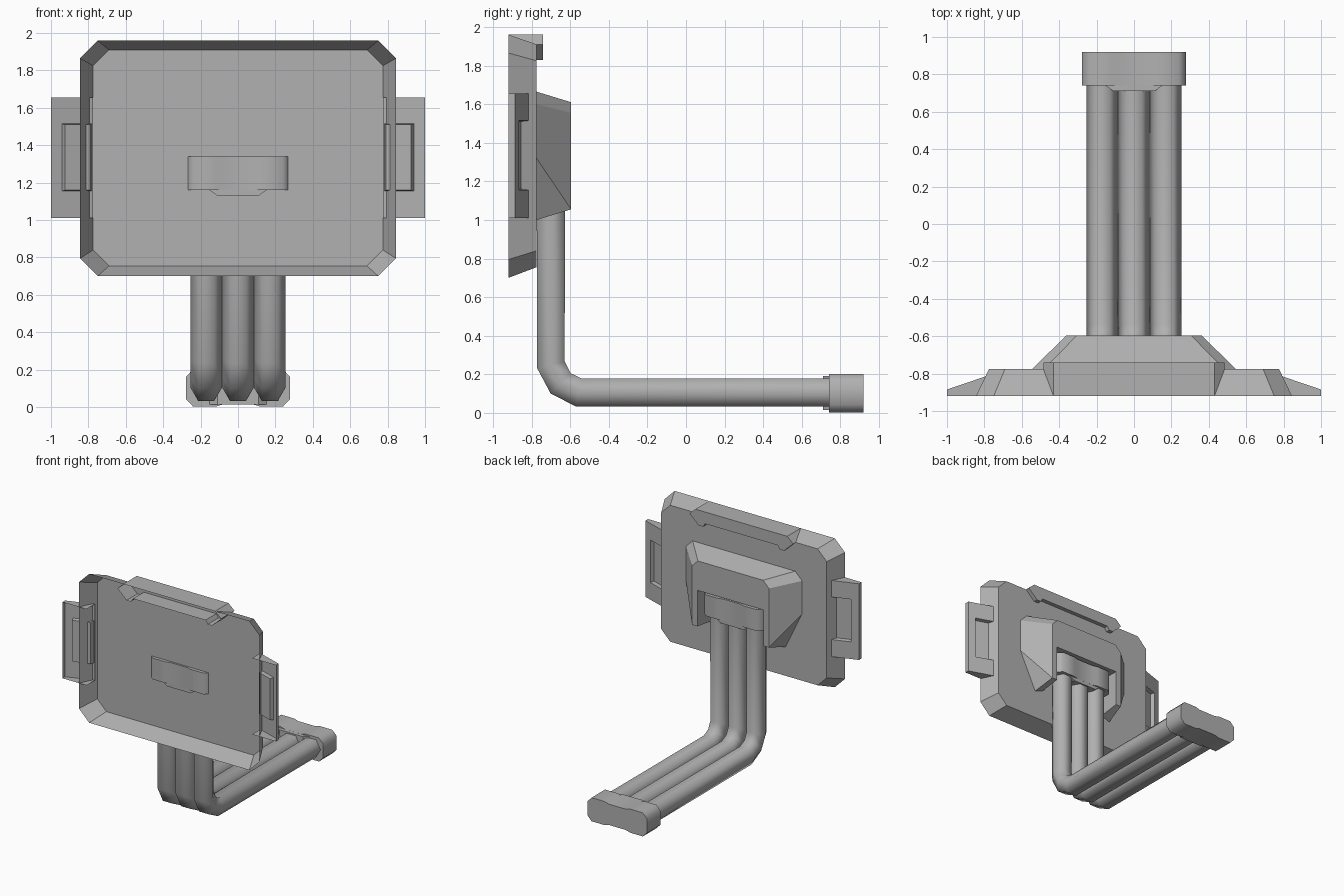
import bpy, bmesh, math
from mathutils import Vector

if "Cube" in bpy.data.objects:
    bpy.data.objects.remove(bpy.data.objects["Cube"])

# Dark grey finish shared by every part
grey = bpy.data.materials.new("dark_grey")
grey.diffuse_color = (0.44, 0.44, 0.44, 1)
grey.use_nodes = True
grey.node_tree.nodes["Principled BSDF"].inputs["Base Color"].default_value = grey.diffuse_color


def loft(name, rings, cap_start=True, cap_end=True, smooth=0, skip=()):
    """Skin a list of equal-length closed rings; 'skip' lists sides of the first span left open."""
    bm = bmesh.new()
    vs = [[bm.verts.new(p) for p in r] for r in rings]
    n = len(rings[0])
    for k in range(len(vs) - 1):
        for i in range(n):
            if k == 0 and i in skip:
                continue
            j = (i + 1) % n
            bm.faces.new((vs[k][i], vs[k][j], vs[k + 1][j], vs[k + 1][i]))
    if cap_start:
        bm.faces.new(vs[0][::-1])
    if cap_end:
        bm.faces.new(vs[-1])
    bmesh.ops.remove_doubles(bm, verts=bm.verts, dist=1e-5)
    bmesh.ops.recalc_face_normals(bm, faces=bm.faces)
    me = bpy.data.meshes.new(name)
    bm.to_mesh(me)
    bm.free()
    me.materials.append(grey)
    ob = bpy.data.objects.new(name, me)
    bpy.context.collection.objects.link(ob)
    if smooth:
        bpy.ops.object.select_all(action='DESELECT')
        ob.select_set(True)
        bpy.context.view_layer.objects.active = ob
        bpy.ops.object.shade_smooth_by_angle(angle=math.radians(smooth))
    return ob


def xz(y, pts):
    return [(x, y, z) for x, z in pts]


def symmetric(half):
    """Left-right symmetric outline from its right half."""
    return half + [(-x, z) for x, z in reversed(half)]


# Tray: open-fronted shell with cut corners and sloping rim
def octagon(w, z0, z1, c):
    return symmetric([(w - c, z0), (w, z0 + c), (w, z1 - c), (w - c, z1)])


loft("tray", [xz(-0.92, octagon(0.845, 0.70, 1.96, 0.095)),
              xz(-0.775, octagon(0.775, 0.755, 1.91, 0.085))], cap_start=False)


# Side clips: sloped open-fronted tabs with a recess, reaching through the rim
def slope(x):
    return -0.885 + (1.0 - x) * 0.34


def clip_ring(s, x0, x1, z0, z1, drop=0.0, flat=None):
    return [(s * x, slope(x) - drop if flat is None else flat, z)
            for x, z in ((x0, z0), (x1, z0), (x1, z1), (x0, z1))]


for s, side in ((-1, "left"), (1, "right")):
    loft(side + "_clip", [
        clip_ring(s, 0.775, 1.0, 1.01, 1.655, flat=-0.92),
        clip_ring(s, 0.775, 1.0, 1.01, 1.655),
        clip_ring(s, 0.782, 0.94, 1.155, 1.515),
        clip_ring(s, 0.79, 0.925, 1.16, 1.51, drop=0.033)],
        cap_start=False, skip=(3,))

# Top hook: notched section run through the rim, open at the front
hook = symmetric([(0.43, 1.96), (0.485, 1.91), (0.40, 1.83), (0.36, 1.83), (0.34, 1.86)])
loft("top_hook", [xz(-0.92, hook), xz(-0.74, hook)], cap_start=False)

# Rear housing: tapered inverted U around the tube socket
base = symmetric([(0.31, 1.36), (0.31, 1.03), (0.39, 1.00), (0.545, 1.32), (0.545, 1.60), (0.48, 1.665)])
rear = symmetric([(0.31, 1.36), (0.31, 1.055), (0.36, 1.055), (0.36, 1.055), (0.36, 1.555), (0.305, 1.61)])
loft("rear_housing", [xz(-0.775, base), xz(-0.595, rear)], cap_start=False)

# Three bent six-sided tubes
R = 0.085
path = [Vector(p) for p in ((0, -0.7005, 1.2), (0, -0.7005, 0.25), (0, -0.65, 0.153),
                            (0, -0.555, 0.1055), (0, 0.80, 0.1055))]
for x, label in ((-0.17, "left"), (0, "middle"), (0.17, "right")):
    rings = []
    for i, p in enumerate(path):
        into = (p - path[i - 1]).normalized() if i else Vector()
        out = (path[i + 1] - p).normalized() if i < len(path) - 1 else Vector()
        t = (into + out).normalized()
        normal = Vector((0, -t.z, t.y))
        rings.append([p + Vector((x + R * math.cos(a), 0, 0)) + normal * R * math.sin(a)
                      for a in (k * math.pi / 3 for k in range(6))])
    loft(label + "_tube", rings, smooth=65)

# End sockets: chamfered blocks with a tongue reaching over the middle tube
half = [(0.08, -0.088), (0.12, -0.1), (0.24, -0.1), (0.278, -0.06),
        (0.278, 0.06), (0.24, 0.1), (0.12, 0.1), (0.08, 0.088)]
outline = half + [(-x, d) for x, d in reversed(half)]


def socket(name, place):
    loft(name, [[place(x, d, t) for x, d in outline] for t in (0.0, 0.18)], smooth=65)
    loft(name + "_tongue", [
        [place(x, d, t) for x, t in ((0.155, 0.002), (0.11, -0.03), (-0.11, -0.03), (-0.155, 0.002))]
        for d in (-0.0875, 0.0875)])


socket("lower_socket", lambda x, d, t: (x, 0.74 + t, 0.1025 + d))
socket("upper_socket", lambda x, d, t: (x, -0.7025 + d, 1.16 + t))
